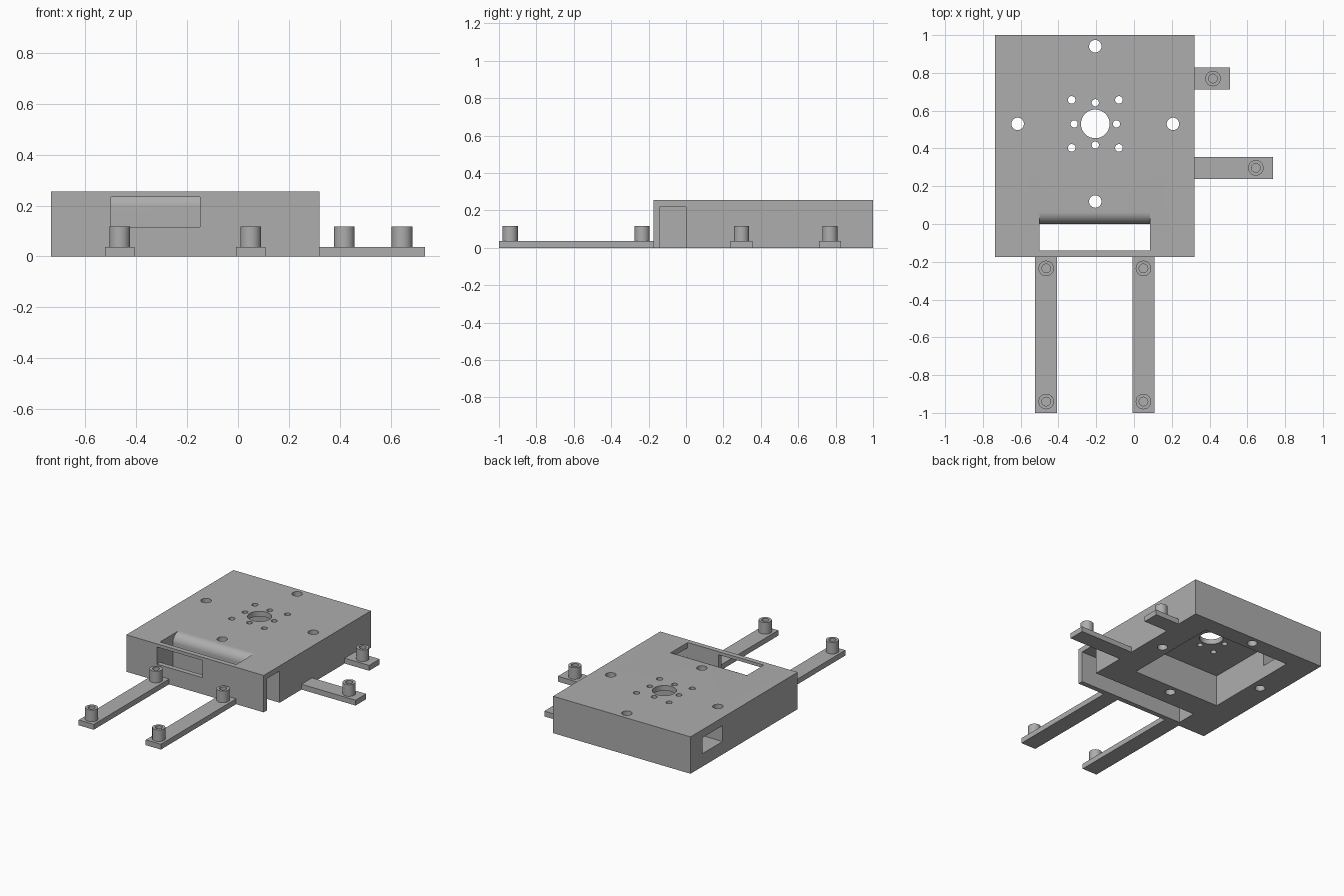
import bpy, bmesh, math
from mathutils import Vector

old = bpy.data.objects.get("Cube")
if old:
    bpy.data.objects.remove(old, do_unlink=True)

grey = bpy.data.materials.new("plain_grey")
grey.use_nodes = True
colour = (0.42, 0.42, 0.42, 1)
grey.diffuse_color = colour
grey.node_tree.nodes["Principled BSDF"].inputs["Base Color"].default_value = colour


def finish(name, bm):
    bmesh.ops.recalc_face_normals(bm, faces=bm.faces)
    mesh = bpy.data.meshes.new(name)
    bm.to_mesh(mesh)
    bm.free()
    mesh.materials.append(grey)
    obj = bpy.data.objects.new(name, mesh)
    bpy.context.collection.objects.link(obj)
    return obj


def prism(name, points, direction):
    """Extrude a flat outline along a direction."""
    bm = bmesh.new()
    face = bm.faces.new([bm.verts.new(p) for p in points])
    new = bmesh.ops.extrude_face_region(bm, geom=[face])["geom"]
    verts = [g for g in new if isinstance(g, bmesh.types.BMVert)]
    bmesh.ops.translate(bm, verts=verts, vec=Vector(direction))
    return finish(name, bm)


def box(name, x0, x1, y0, y1, z0, z1):
    base = [(x0, y0, z0), (x1, y0, z0), (x1, y1, z0), (x0, y1, z0)]
    return prism(name, base, (0, 0, z1 - z0))


def drill(x, y, r, sides=32):
    angles = [math.tau * i / sides for i in range(sides)]
    ring = [(x + r * math.cos(a), y + r * math.sin(a), -0.1) for a in angles]
    return prism("drill", ring, (0, 0, 0.5))


def activate(obj):
    bpy.ops.object.select_all(action="DESELECT")
    obj.select_set(True)
    bpy.context.view_layer.objects.active = obj


def cut(obj, cutter):
    cutter.hide_render = True
    mod = obj.modifiers.new("cut", "BOOLEAN")
    mod.operation = "DIFFERENCE"
    mod.solver = "EXACT"
    mod.object = cutter
    activate(obj)
    bpy.ops.object.modifier_apply(modifier=mod.name)
    bpy.data.objects.remove(cutter, do_unlink=True)


def smooth(obj):
    activate(obj)
    bpy.ops.object.shade_smooth_by_angle(angle=math.radians(30))


HEIGHT, CEILING, ARM = 0.256, 0.22, 0.037
CX, CY = -0.205, 0.53

# Housing block with a pocket and a cross channel, both open underneath
housing = box("housing", -0.735, 0.32, -0.175, 1, 0, HEIGHT)
cut(housing, box("pocket", CX - 0.34, CX + 0.34, CY - 0.35, CY + 0.35, -0.1, CEILING))
cut(housing, box("channel", -0.5, 0.5, -0.14, 0, -0.1, CEILING))

# Top opening with a rounded rear lip
R = 0.062
lip = [(R - R * math.cos(a), HEIGHT - R + R * math.sin(a))
       for a in (math.pi / 2 * i / 12 for i in range(13))]
outline = [(-0.14, 0.4), (-0.14, 0.1), (0, 0.1)] + lip + [(R, 0.4)]
cut(housing, prism("opening", [(-0.5, y, z) for y, z in outline], (0.585, 0, 0)))

# Front window and side window
cut(housing, box("front_window", -0.5, -0.15, -0.3, -0.1, 0.115, 0.234))
cut(housing, box("side_window", -0.9, -0.5, 0.65, 0.87, 0.09, 0.2))

# Hole pattern: hub, four mounting holes, inner cross and diagonal holes
cut(housing, drill(CX, CY, 0.076))
for dx, dy in ((1, 0), (-1, 0), (0, 1), (0, -1)):
    cut(housing, drill(CX + 0.411 * dx, CY + 0.411 * dy, 0.033))
    cut(housing, drill(CX + 0.112 * dx, CY + 0.112 * dy, 0.019))
for dx in (-1, 1):
    for dy in (-1, 1):
        cut(housing, drill(CX + 0.125 * dx, CY + 0.127 * dy, 0.02))
smooth(housing)


# Hollow standoff posts
def post(name, x, y, outer=0.041, inner=0.023):
    bm = bmesh.new()
    profile = [(inner, ARM), (inner, 0.117), (outer, 0.117), (outer, ARM)]
    verts = [bm.verts.new((x + r, y, z)) for r, z in profile]
    edges = [bm.edges.new((verts[i], verts[(i + 1) % 4])) for i in range(4)]
    bmesh.ops.spin(bm, geom=verts + edges, cent=(x, y, 0), axis=(0, 0, 1),
                   angle=math.tau, steps=32, use_duplicate=False)
    bmesh.ops.remove_doubles(bm, verts=bm.verts, dist=0.0001)
    smooth(finish(name, bm))


# Front arms, each with two posts
for side, x in (("right", -0.465), ("left", 0.05)):
    box(f"front_arm_{side}", x - 0.058, x + 0.058, -1, -0.175, 0, ARM)
    post(f"front_post_inner_{side}", x, -0.235)
    post(f"front_post_outer_{side}", x, -0.94)

# Side arms, each with one post near the tip
for place, y, tip in (("rear", 0.77, 0.508), ("front", 0.297, 0.735)):
    box(f"side_arm_{place}", 0.32, tip, y - 0.058, y + 0.058, 0, ARM)
    post(f"side_post_{place}", tip - 0.09, y)
